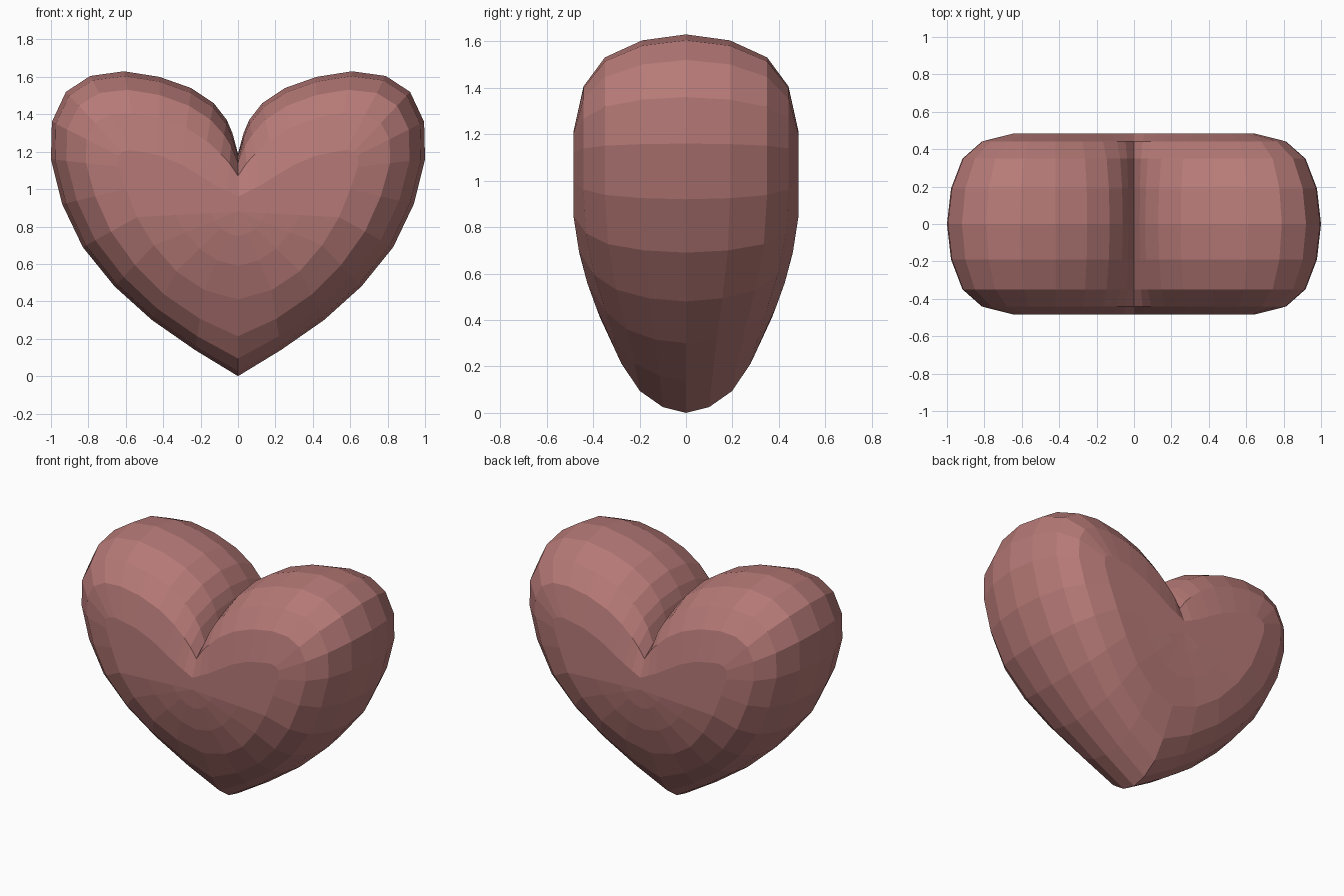
import bpy, bmesh

if "Cube" in bpy.data.objects:
    bpy.data.objects.remove(bpy.data.objects["Cube"])

# Right half of the heart outline (x, z) from tip to notch, on the middle plane
OUTLINE = [(0, 0), (.23, .14), (.46, .30), (.66, .48), (.83, .69), (.94, .92),
           (1, 1.16), (.995, 1.36), (.92, 1.52), (.79, 1.605), (.61, 1.63),
           (.42, 1.60), (.25, 1.54), (.13, 1.46), (.06, 1.37), (.03, 1.30), (0, 1.19)]
# Matching inner curve where the rounded rim meets the broad front and back
CORE = [(0, .41), (.18, .46), (.33, .56), (.45, .70), (.54, .85), (.60, 1.0),
        (.64, 1.12), (.64, 1.18), (.62, 1.20), (.58, 1.21), (.52, 1.20),
        (.42, 1.18), (.30, 1.13), (.20, 1.07), (.12, 1.02), (.06, .99), (0, .96)]
CENTRE = (0, .88)
# Half thickness by height
DEPTH = [(0, .245), (.03, .256), (.10, .278), (.22, .308), (.41, .37), (.54, .42),
         (.69, .46), (.85, .485), (2, .485)]


def depth(z):
    for (z0, d0), (z1, d1) in zip(DEPTH, DEPTH[1:]):
        if z <= z1:
            return d0 + (d1 - d0) * (z - z0) / (z1 - z0)
    return DEPTH[-1][1]


def blend(a, b, t):
    return [(p[0] + (q[0] - p[0]) * t, p[1] + (q[1] - p[1]) * t) for p, q in zip(a, b)]


def closed(half):
    return half + [(-x, z) for x, z in half[-2:0:-1]]


bm = bmesh.new()


def ring(half, fraction, side):
    return [bm.verts.new((x, side * fraction * depth(z), z)) for x, z in closed(half)]


def bridge(a, b):
    n = len(a)
    for i in range(n):
        j = (i + 1) % n
        bm.faces.new((a[i], a[j], b[j], b[i]))


middle = ring(OUTLINE, 0, 1)
for side in (-1, 1):
    last = middle
    # Rounded rim
    for t, f in ((.06, .39), (.23, .72), (.52, .91), (1, 1)):
        new = ring(blend(OUTLINE, CORE, t), f, side)
        bridge(last, new)
        last = new
    # Broad face, closed with a fan
    for t in (.38, .72):
        new = ring(blend(CORE, [CENTRE] * len(CORE), t), 1, side)
        bridge(last, new)
        last = new
    hub = bm.verts.new((CENTRE[0], side * depth(CENTRE[1]), CENTRE[1]))
    for i in range(len(last)):
        bm.faces.new((last[i], last[(i + 1) % len(last)], hub))

bmesh.ops.recalc_face_normals(bm, faces=bm.faces)
mesh = bpy.data.meshes.new("heart")
bm.to_mesh(mesh)
bm.free()
heart = bpy.data.objects.new("heart", mesh)
bpy.context.collection.objects.link(heart)

# Dusty rose colour
rose = bpy.data.materials.new("dusty_rose")
rose.diffuse_color = (.47, .195, .185, 1)
rose.use_nodes = True
rose.node_tree.nodes["Principled BSDF"].inputs["Base Color"].default_value = rose.diffuse_color
mesh.materials.append(rose)
